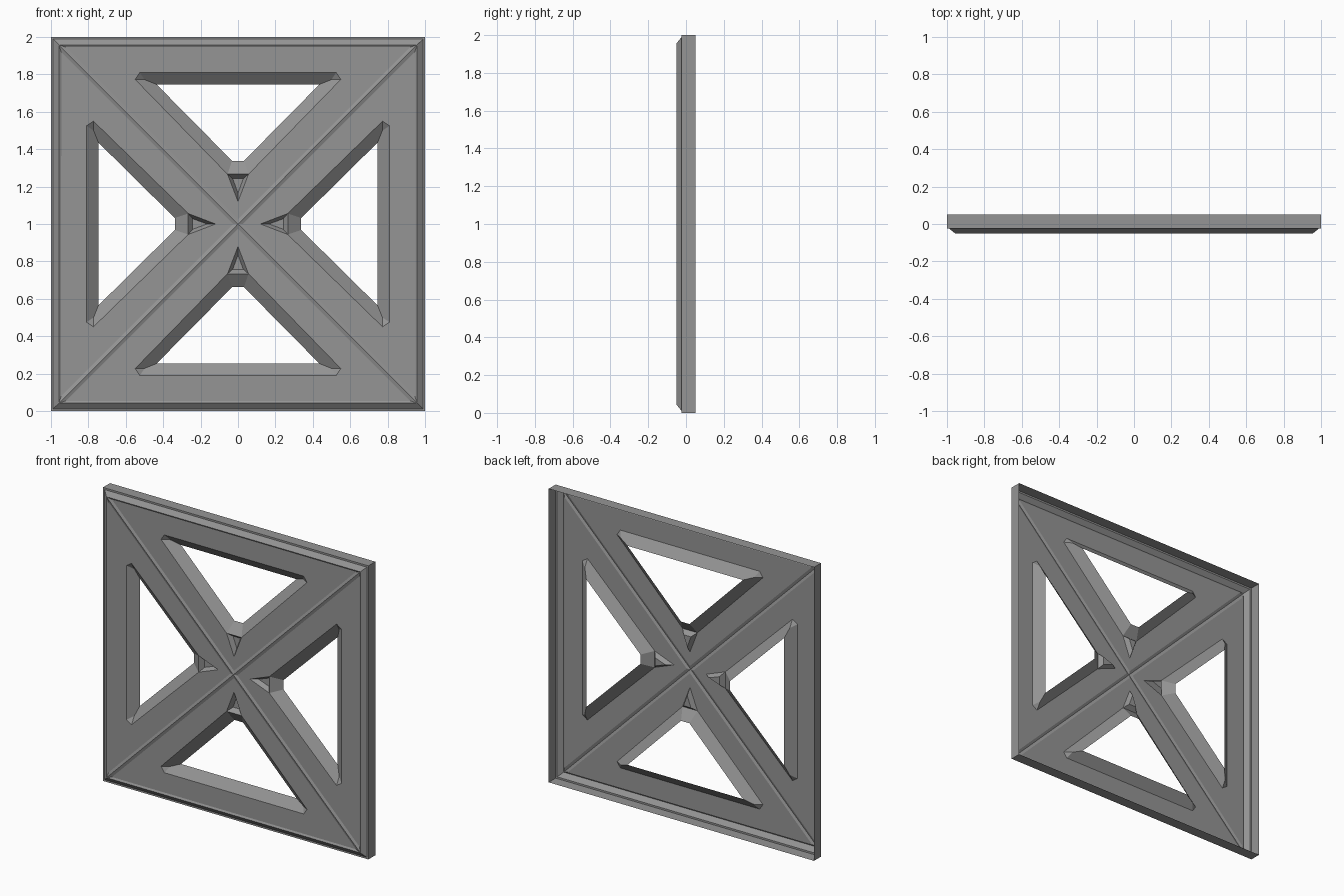
import bpy
import bmesh
import math
from mathutils import Matrix, Vector

cube = bpy.data.objects.get("Cube")
if cube:
    bpy.data.objects.remove(cube, do_unlink=True)

grey = bpy.data.materials.new("mid_grey")
grey.use_nodes = True
tone = (0.3, 0.3, 0.3, 1)
grey.diffuse_color = tone
grey.node_tree.nodes["Principled BSDF"].inputs["Base Color"].default_value = tone

# Depth levels: back rim, front rim, raised ridge, sunken panel, window back
BACK, RIM, RIDGE, PANEL, REAR = 0.05, -0.025, -0.05, -0.043, 0.008


def mirrored(p):
    return (-p[0], p[1], p[2])


def four_way(name, faces):
    """Make one quarter of the part and turn it four times about the centre."""
    bm = bmesh.new()
    for face in faces:
        bm.faces.new([bm.verts.new(p) for p in face])
    bmesh.ops.remove_doubles(bm, verts=bm.verts, dist=0.0005)
    bmesh.ops.recalc_face_normals(bm, faces=bm.faces)
    if sum(f.normal.y * f.calc_area() for f in bm.faces) > 0:
        bmesh.ops.reverse_faces(bm, faces=bm.faces)
    quarter = bm.verts[:] + bm.edges[:] + bm.faces[:]
    for i in range(1, 4):
        copy = bmesh.ops.duplicate(bm, geom=quarter)["geom"]
        turned = [v for v in copy if isinstance(v, bmesh.types.BMVert)]
        bmesh.ops.rotate(bm, verts=turned, cent=Vector((0, 0, 1)),
                         matrix=Matrix.Rotation(i * math.pi / 2, 3, 'Y'))
    bmesh.ops.remove_doubles(bm, verts=bm.verts, dist=0.0005)
    mesh = bpy.data.meshes.new(name)
    bm.to_mesh(mesh)
    bm.free()
    mesh.materials.append(grey)
    obj = bpy.data.objects.new(name, mesh)
    bpy.context.collection.objects.link(obj)
    return obj


def with_mirror(faces):
    return faces + [[mirrored(p) for p in f] for f in faces]


# Outer frame: side wall, narrow flat rim and sloping bevel
profile = [(1, BACK), (1, RIM), (0.988, RIM), (0.957, RIDGE)]
frame = []
for (r, y), (s, w) in zip(profile, profile[1:]):
    frame.append([(-r, y, 1 + r), (r, y, 1 + r), (s, w, 1 + s), (-s, w, 1 + s)])
four_way("outer_frame", frame)

# Raised ridges along the frame and both diagonals
corner = (-0.957, RIDGE, 1.957)
centre = (0, RIDGE, 1)
panel_corner = (-0.92, PANEL, 1.945)
panel_tip = (0, PANEL, 1.025)
ridges = with_mirror([[corner, centre, panel_tip, panel_corner]])
ridges.append([corner, mirrored(corner), mirrored(panel_corner), panel_corner])
four_way("ridges", ridges)

# Triangular panels around a window and a small pit
top_edge = (-0.525, PANEL, 1.81)
side_edge = (-0.55, PANEL, 1.773)
low_edge = (-0.056, PANEL, 1.266)
pit_tip = (0, PANEL, 1.12)
panels = with_mirror([
    [panel_corner, side_edge, top_edge],
    [panel_corner, panel_tip, low_edge, side_edge],
    [panel_tip, pit_tip, low_edge],
])
panels.append([panel_corner, top_edge, mirrored(top_edge), mirrored(panel_corner)])
four_way("panels", panels)

# Sloping window walls with clipped corners
fold = (-0.50, PANEL + 0.03, 1.772)
hole_top = (-0.435, REAR, 1.746)
hole_low = (-0.032, REAR, 1.338)
walls = with_mirror([
    [top_edge, fold, side_edge],
    [side_edge, fold, hole_top, hole_low, low_edge],
])
walls.append([top_edge, mirrored(top_edge), mirrored(fold),
              mirrored(hole_top), hole_top, fold])
walls.append([low_edge, hole_low, mirrored(hole_low), mirrored(low_edge)])
four_way("window_walls", walls)

# Small triangular pits between the windows and the centre
floor_edge = (-0.028, PANEL + 0.03, 1.242)
floor_tip = (0, PANEL + 0.03, 1.165)
pits = with_mirror([[low_edge, pit_tip, floor_tip, floor_edge]])
pits.append([low_edge, floor_edge, mirrored(floor_edge), mirrored(low_edge)])
pits.append([floor_edge, floor_tip, mirrored(floor_edge)])
four_way("pits", pits)
